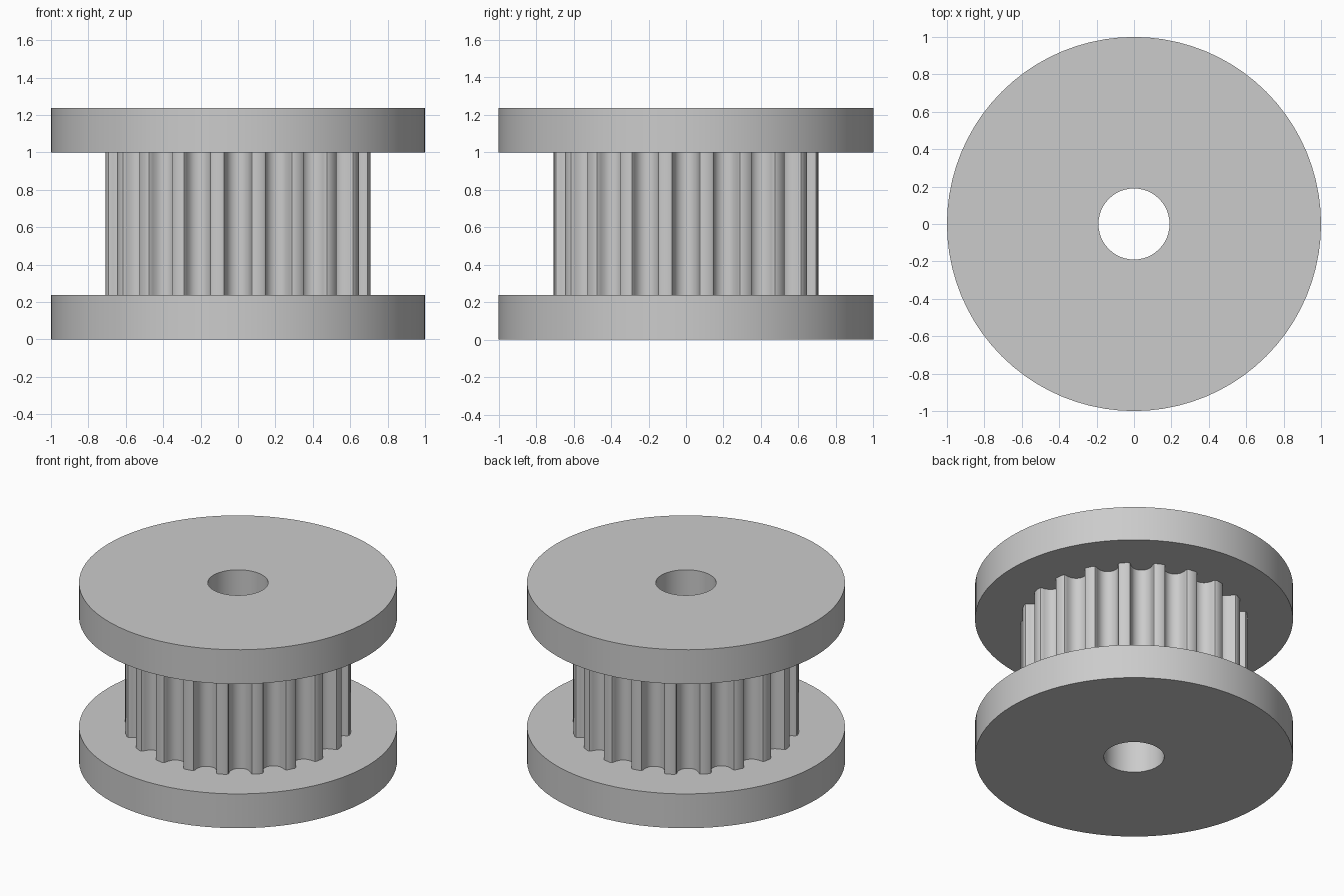
import bpy, bmesh, math

if "Cube" in bpy.data.objects:
    bpy.data.objects.remove(bpy.data.objects["Cube"])

TEETH = 20
R_TOOTH, R_FLANGE, R_BORE = 0.714, 1.0, 0.19
Z0, Z1, Z2, Z3 = 0.0, 0.238, 1.0, 1.238

grey = bpy.data.materials.new("metal grey")
grey.diffuse_color = (0.6, 0.6, 0.6, 1)
grey.use_nodes = True
grey.node_tree.nodes["Principled BSDF"].inputs["Base Color"].default_value = grey.diffuse_color


def circle(r, n):
    return [(r * math.cos(2 * math.pi * i / n), r * math.sin(2 * math.pi * i / n))
            for i in range(n)]


def tooth_outline():
    # Half of one rounded groove: sideways offset, depth
    half = [(0.0872, 0), (0.0756, 0.0043), (0.0698, 0.0152), (0.0675, 0.0278),
            (0.0639, 0.04), (0.0589, 0.0518), (0.0527, 0.063), (0.0418, 0.0743),
            (0.029, 0.0825), (0.0149, 0.0875)]
    groove = [(-t, d) for t, d in half] + [(0, 0.0892)] + half[::-1]
    base = math.sqrt(R_TOOTH ** 2 - half[0][0] ** 2)
    pts = []
    for k in range(TEETH):
        a = 2 * math.pi * k / TEETH
        for t, d in groove:
            r = base - d
            pts.append((r * math.cos(a) - t * math.sin(a),
                        r * math.sin(a) + t * math.cos(a)))
    return pts


def wall(bm, pts, lo, hi, inward=False):
    a = [bm.verts.new((x, y, lo)) for x, y in pts]
    b = [bm.verts.new((x, y, hi)) for x, y in pts]
    for i in range(len(pts)):
        j = (i + 1) % len(pts)
        f = (a[i], a[j], b[j], b[i])
        bm.faces.new(f[::-1] if inward else f)


def ring_cap(bm, outer, inner, z, up):
    edges = []
    for pts in (outer, inner):
        vs = [bm.verts.new((x, y, z)) for x, y in pts]
        edges += [bm.edges.new((vs[i - 1], vs[i])) for i in range(len(vs))]
    res = bmesh.ops.triangle_fill(bm, edges=edges, use_beauty=True, normal=(0, 0, 1))
    for f in res["geom"]:
        if isinstance(f, bmesh.types.BMFace):
            f.normal_update()
            if (f.normal.z > 0) != up:
                f.normal_flip()


def finish(bm, name):
    bmesh.ops.remove_doubles(bm, verts=bm.verts[:], dist=1e-5)
    me = bpy.data.meshes.new(name)
    bm.to_mesh(me)
    bm.free()
    me.materials.append(grey)
    ob = bpy.data.objects.new(name, me)
    bpy.context.collection.objects.link(ob)
    bpy.ops.object.select_all(action='DESELECT')
    ob.select_set(True)
    bpy.context.view_layer.objects.active = ob
    bpy.ops.object.shade_smooth_by_angle(angle=math.radians(30))


rim, bore, teeth = circle(R_FLANGE, 80), circle(R_BORE, 48), tooth_outline()

# Flanges: rim, outer face with bore opening, inner face meeting the teeth
for name, lo, hi, top in (("bottom_flange", Z0, Z1, False), ("top_flange", Z2, Z3, True)):
    bm = bmesh.new()
    wall(bm, rim, lo, hi)
    ring_cap(bm, rim, bore, hi if top else lo, top)
    ring_cap(bm, rim, teeth, lo if top else hi, not top)
    finish(bm, name)

# Toothed drum between the flanges
bm = bmesh.new()
wall(bm, teeth, Z1, Z2)
finish(bm, "toothed_drum")

# Shaft bore running right through
bm = bmesh.new()
wall(bm, bore, Z0, Z3, inward=True)
finish(bm, "shaft_bore")
